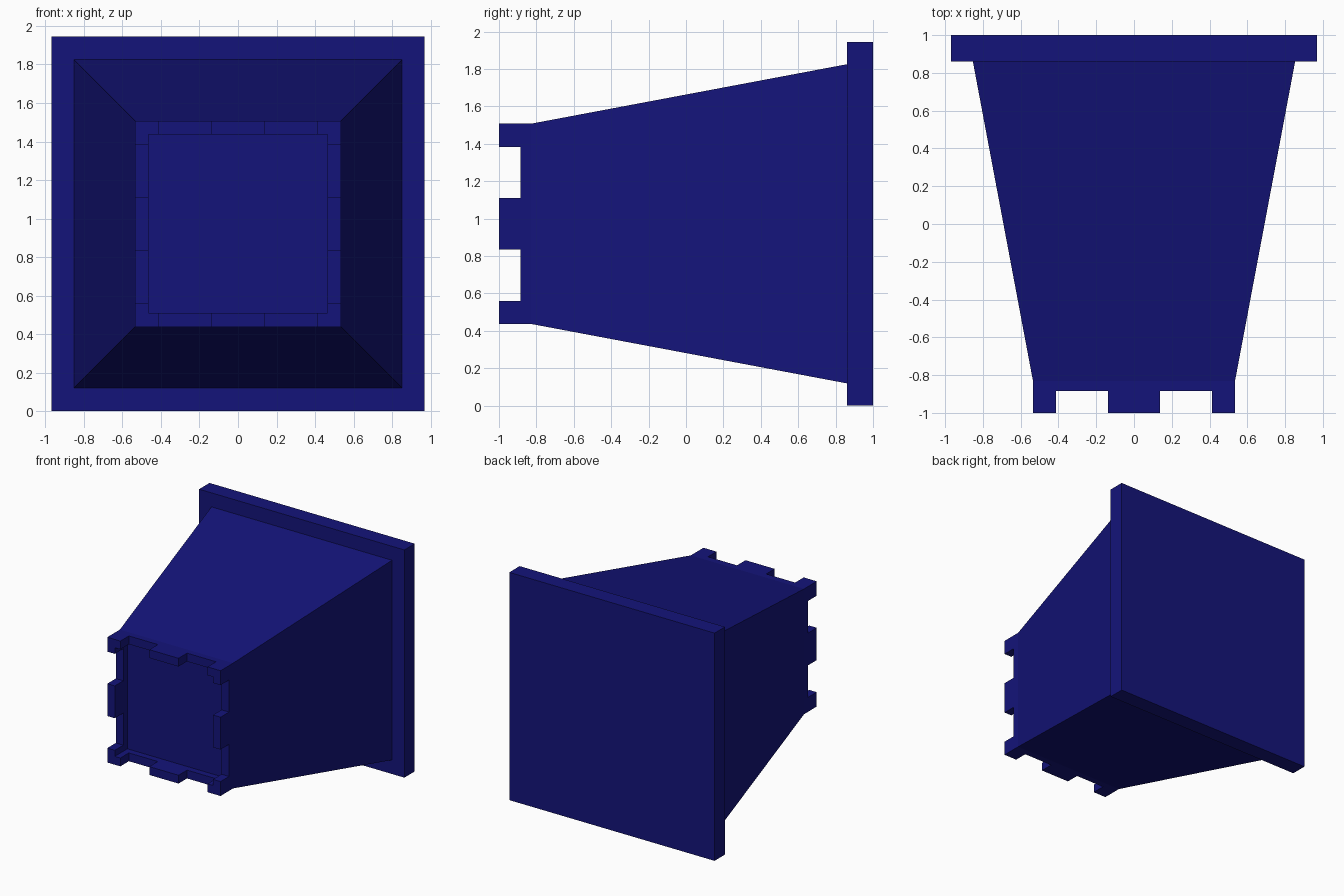
import bpy, bmesh

if "Cube" in bpy.data.objects:
    bpy.data.objects.remove(bpy.data.objects["Cube"])

CZ = 0.9725  # height of the tower axis, which runs along y

navy = bpy.data.materials.new("navy")
navy.diffuse_color = (0.007, 0.007, 0.195, 1)
navy.use_nodes = True
navy.node_tree.nodes["Principled BSDF"].inputs["Base Color"].default_value = navy.diffuse_color


def box(name, x, y, z):
    """Box from (min, max) ranges."""
    bpy.ops.mesh.primitive_cube_add(size=1, location=[sum(r) / 2 for r in (x, y, z)])
    ob = bpy.context.object
    ob.name = name
    ob.scale = [r[1] - r[0] for r in (x, y, z)]
    bpy.ops.object.transform_apply(location=True, rotation=False, scale=True)
    return ob


def square_loft(name, rings):
    """Skin square rings given as (y, half width) and cap both ends."""
    bm = bmesh.new()
    loops = [[bm.verts.new((sx * h, y, CZ + sz * h))
              for sx, sz in ((-1, -1), (1, -1), (1, 1), (-1, 1))] for y, h in rings]
    for a, b in zip(loops, loops[1:]):
        for i in range(4):
            j = (i + 1) % 4
            bm.faces.new((a[i], a[j], b[j], b[i]))
    bm.faces.new(loops[0])
    bm.faces.new(loops[-1])
    bmesh.ops.recalc_face_normals(bm, faces=bm.faces)
    mesh = bpy.data.meshes.new(name)
    bm.to_mesh(mesh)
    bm.free()
    ob = bpy.data.objects.new(name, mesh)
    bpy.context.collection.objects.link(ob)
    return ob


# Square base plate at the back
plate = box("base_plate", (-0.97, 0.97), (0.86, 1.0), (0, 2 * CZ))
plate.data.materials.append(navy)

# Tapered tower with a parapet around a recessed floor
tower = square_loft("tower", [(0.86, 0.853), (-0.83, 0.535), (-1, 0.535),
                              (-1, 0.464), (-0.83, 0.464)])
tower.data.materials.append(navy)

# Battlement notches: two slots across each direction
slot_y, wide = (-1.1, -0.885), (-0.7, 0.7)
for s in (-1, 1):
    slot = sorted((s * 0.138, s * 0.412))
    for x, z in ((slot, wide), (wide, slot)):
        cutter = box("notch_cutter", x, slot_y, [CZ + v for v in z])
        cutter.hide_render = True
        mod = tower.modifiers.new("notch", "BOOLEAN")
        mod.operation = "DIFFERENCE"
        mod.solver = "EXACT"
        mod.object = cutter
        bpy.context.view_layer.objects.active = tower
        bpy.ops.object.modifier_apply(modifier=mod.name)
        bpy.data.objects.remove(cutter)
